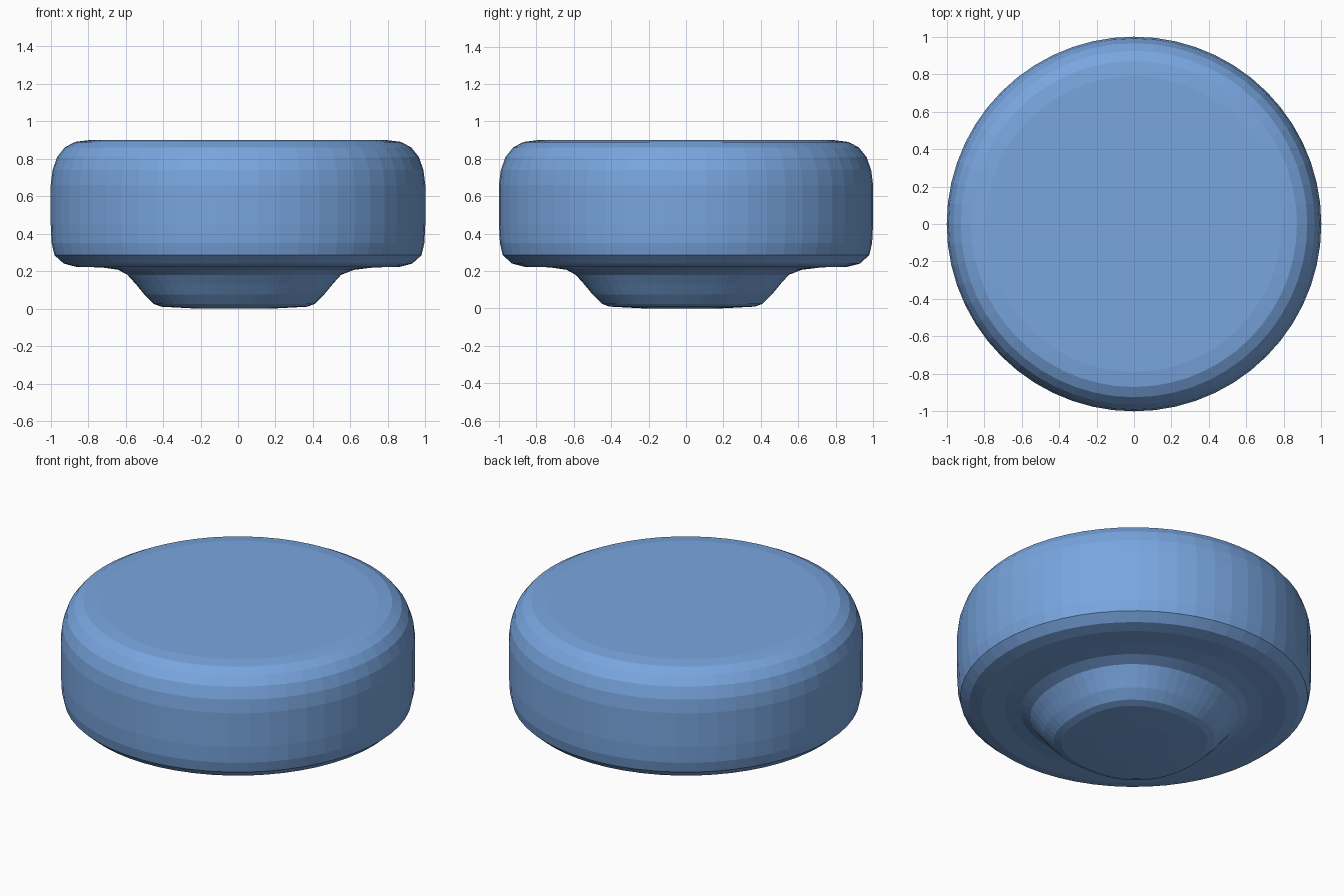
import bpy, bmesh, math

if "Cube" in bpy.data.objects:
    bpy.data.objects.remove(bpy.data.objects["Cube"])

SEGMENTS = 56

blue = bpy.data.materials.new("soft_blue")
blue.diffuse_color = (0.19, 0.38, 0.74, 1.0)
blue.use_nodes = True
blue.node_tree.nodes["Principled BSDF"].inputs["Base Color"].default_value = blue.diffuse_color

# Radius, height, squareness (2 = round, higher = squarer), sideways shift
PROFILE = [
    (0.20, 0.003, 2.4, -0.02), (0.39, 0.01, 2.4, -0.02), (0.43, 0.025, 2.4, -0.02),
    (0.48, 0.075, 2.4, -0.02), (0.525, 0.13, 2.3, -0.02), (0.57, 0.18, 2.2, -0.02),
    (0.63, 0.207, 2.1, -0.01), (0.73, 0.22, 2.0, 0), (0.86, 0.222, 2.0, 0),
    (0.93, 0.24, 2.0, 0), (0.98, 0.285, 2.0, 0), (0.995, 0.35, 2.0, 0),
    (1.0, 0.45, 2.0, 0), (1.0, 0.66, 2.0, 0), (0.99, 0.74, 2.0, 0),
    (0.965, 0.81, 2.0, 0), (0.925, 0.86, 2.0, 0), (0.87, 0.89, 2.0, 0),
    (0.79, 0.90, 2.0, 0), (0.45, 0.90, 2.0, 0),
]


def ring(bm, radius, z, power, shift):
    verts = []
    for i in range(SEGMENTS):
        a = 2 * math.pi * i / SEGMENTS
        c, s = math.cos(a), math.sin(a)
        r = radius / (abs(c) ** power + abs(s) ** power) ** (1 / power)
        verts.append(bm.verts.new((r * c + shift, r * s + shift, z)))
    return verts


# Thick round cap flowing into a short flared foot
bm = bmesh.new()
rings = [ring(bm, *p) for p in PROFILE]
for low, high in zip(rings, rings[1:]):
    for i in range(SEGMENTS):
        j = (i + 1) % SEGMENTS
        bm.faces.new((low[i], low[j], high[j], high[i]))
bm.faces.new(rings[0][::-1])
bm.faces.new(rings[-1])
bmesh.ops.translate(bm, verts=rings[0], vec=(0, 0, -0.003))
bmesh.ops.recalc_face_normals(bm, faces=bm.faces)

mesh = bpy.data.meshes.new("round_knob")
bm.to_mesh(mesh)
bm.free()
mesh.materials.append(blue)
knob = bpy.data.objects.new("round_knob", mesh)
bpy.context.collection.objects.link(knob)
